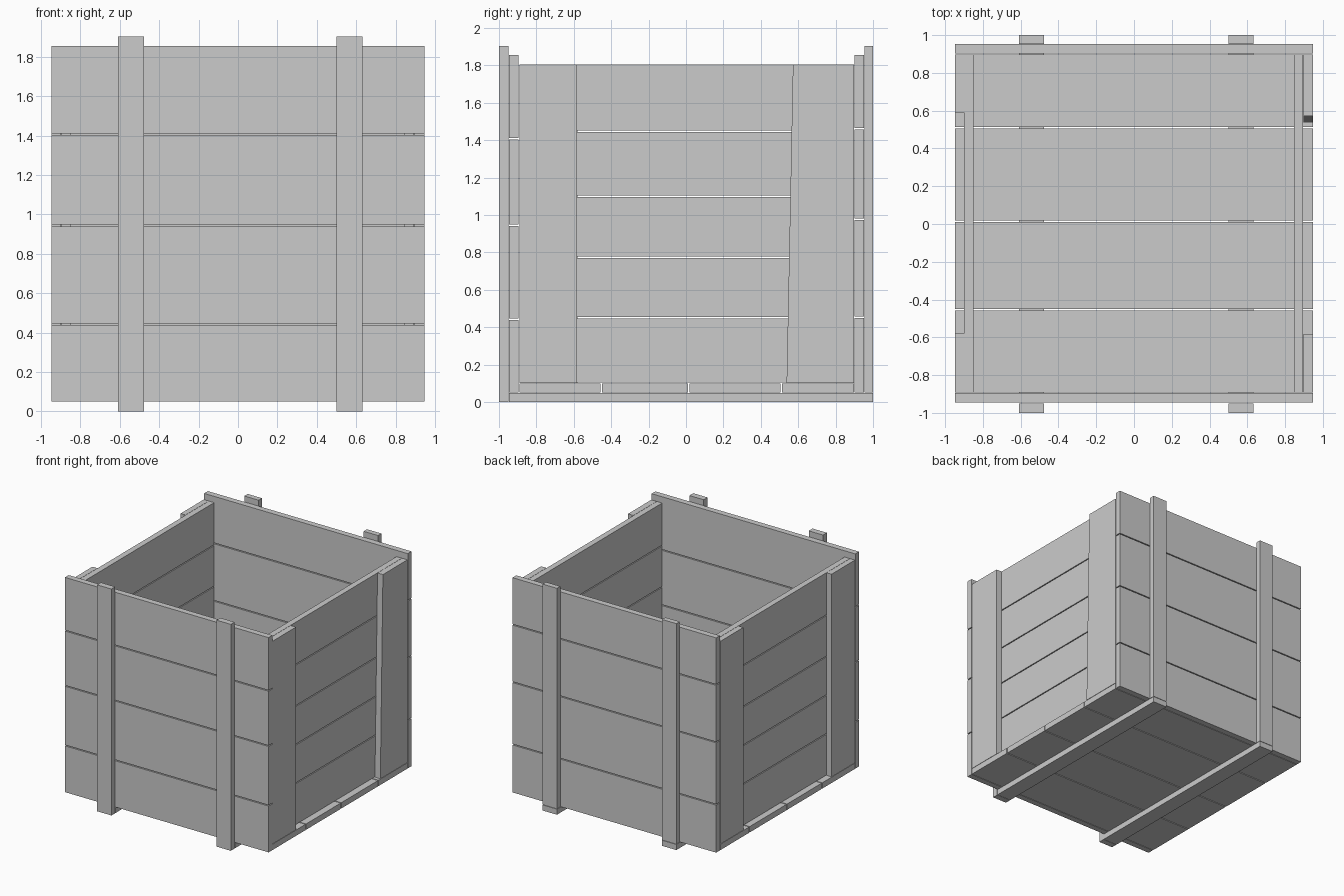
import bpy
import bmesh

if "Cube" in bpy.data.objects:
    bpy.data.objects.remove(bpy.data.objects["Cube"])

GAP = 0.008  # slit between neighbouring planks


def box(name, x, y, z, lean=0.0):
    """Board spanning the given ranges; lean shifts its upper -y edge along y."""
    bm = bmesh.new()
    bmesh.ops.create_cube(bm, size=1)
    for v in bm.verts:
        upper_inner = v.co.z > 0 and v.co.y < 0
        v.co = [r[0] + (c + 0.5) * (r[1] - r[0]) for c, r in zip(v.co, (x, y, z))]
        if upper_inner:
            v.co.y += lean
    mesh = bpy.data.meshes.new(name)
    bm.to_mesh(mesh)
    bm.free()
    obj = bpy.data.objects.new(name, mesh)
    bpy.context.collection.objects.link(obj)
    return obj


def planks(name, x, y, z, axis, cuts):
    """Row of planks filling a panel, split at the cut positions on one axis."""
    ranges = [x, y, z]
    lo, hi = ranges[axis]
    starts = [lo] + [c + GAP / 2 for c in cuts]
    ends = [c - GAP / 2 for c in cuts] + [hi]
    for i, span in enumerate(zip(starts, ends), 1):
        ranges[axis] = span
        box(f"{name}_{i}", *ranges)


WIDE = (-0.947, 0.947)
DEEP = (-0.891, 0.897)

# Front, back and floor panels
planks("front_plank", WIDE, (-0.946, -0.896), (0.05, 1.855), 2, (0.443, 0.944, 1.408))
planks("back_plank", WIDE, (0.902, 0.952), (0.05, 1.855), 2, (0.453, 0.977, 1.46))
planks("floor_plank", WIDE, DEEP, (0.05, 0.099), 1, (-0.453, 0.015, 0.51))

# Side panels, inside the upright corner boards
for side, x in (("right", (0.846, 0.895)), ("left", (-0.899, -0.85))):
    planks(side + "_plank", x, DEEP, (0.104, 1.805), 2, (0.45, 0.775, 1.1, 1.447))

# Upright corner boards; the back right one has a slanted edge
UP = (0.102, 1.805)
box("right_front_corner_board", (0.897, 0.947), (-0.891, -0.582), UP)
box("right_back_corner_board", (0.897, 0.947), (0.538, 0.897), UP, lean=0.034)
box("left_front_corner_board", (-0.947, -0.901), (-0.891, -0.58), UP)
box("left_back_corner_board", (-0.947, -0.901), (0.59, 0.897), UP)

# Cleats on front and back, joined by runners under the floor
for side, x in (("left", (-0.61, -0.477)), ("right", (0.5, 0.633))):
    box(side + "_front_cleat", x, (-1.0, -0.949), (0.0, 1.903))
    box(side + "_back_cleat", x, (0.955, 1.0), (0.05, 1.903))
    box(side + "_runner", x, (-0.946, 1.0), (0.0, 0.047))
